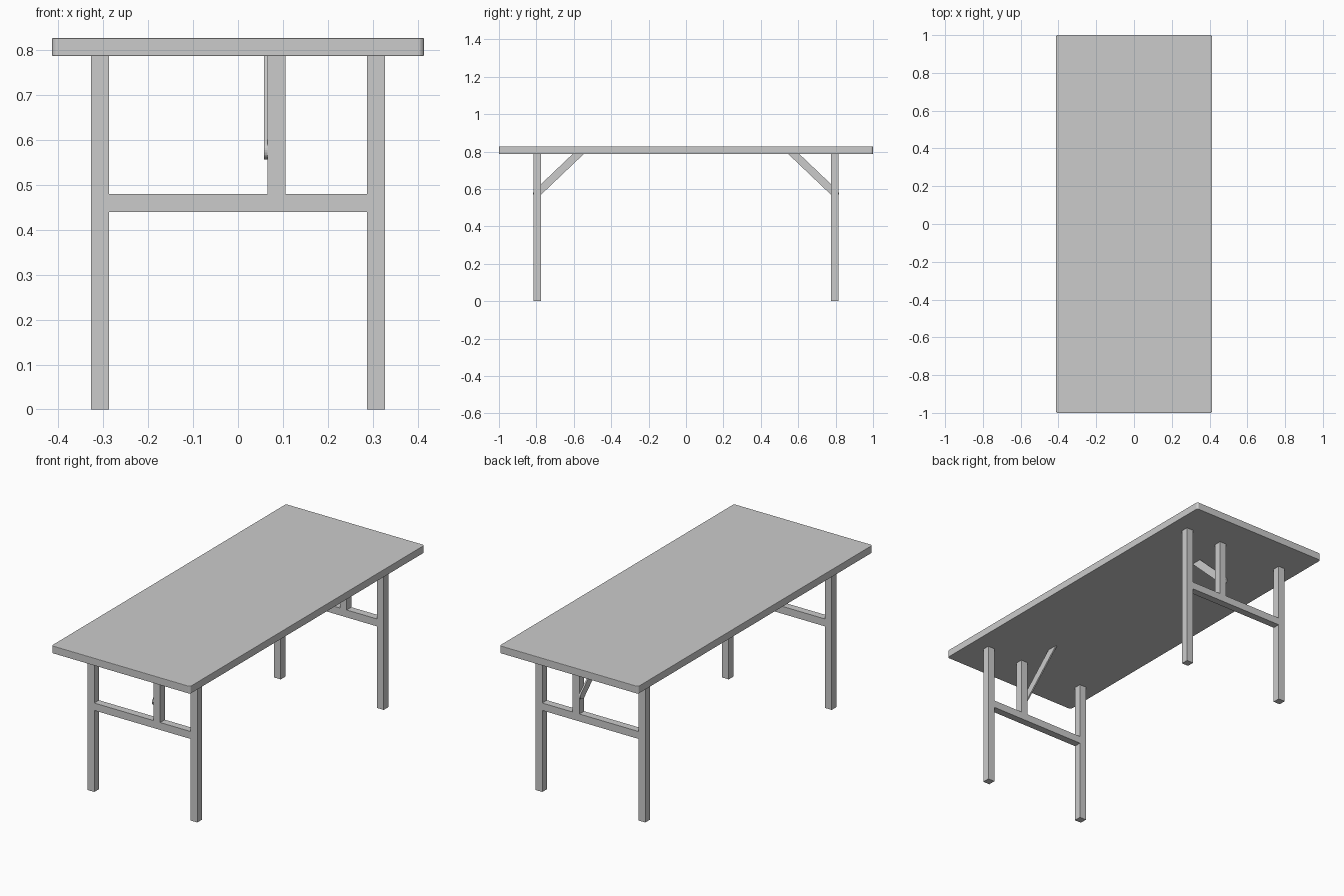
import bpy, bmesh, math

if "Cube" in bpy.data.objects:
    bpy.data.objects.remove(bpy.data.objects["Cube"])

LEG_Y = 0.795      # distance of each leg frame from the centre
UNDER = 0.787      # underside of the table top


def finish(name, bm):
    bmesh.ops.recalc_face_normals(bm, faces=bm.faces)
    me = bpy.data.meshes.new(name)
    bm.to_mesh(me)
    bm.free()
    ob = bpy.data.objects.new(name, me)
    bpy.context.collection.objects.link(ob)
    return ob


def box(name, x0, x1, y0, y1, z0, z1):
    bm = bmesh.new()
    bmesh.ops.create_cube(bm, size=1)
    for v in bm.verts:
        v.co.x = (x0 + x1) / 2 + v.co.x * (x1 - x0)
        v.co.y = (y0 + y1) / 2 + v.co.y * (y1 - y0)
        v.co.z = (z0 + z1) / 2 + v.co.z * (z1 - z0)
    return finish(name, bm)


def brace(name, side):
    # diagonal strip: round lower end on the post, cut flush under the top
    cy, cz, r, a = 0.797, 0.577, 0.0205, math.radians(136.4)
    pts = []
    for i in range(13):
        t = a + math.pi / 2 + math.pi * i / 12
        pts.append((cy + r * math.cos(t), cz + r * math.sin(t)))
    for y, z in (pts[-1], pts[0]):
        pts.append((y + (UNDER - z) / math.tan(a), UNDER))
    bm = bmesh.new()
    face = bm.faces.new([bm.verts.new((0.058, side * y, z)) for y, z in pts])
    ext = bmesh.ops.extrude_face_region(bm, geom=[face], use_keep_orig=True)
    for g in ext["geom"]:
        if isinstance(g, bmesh.types.BMVert):
            g.co.x = 0.066
    return finish(name, bm)


# table top with rounded corners and slightly softened rims
top = box("table_top", -0.414, 0.414, -1, 1, UNDER, 0.827)
bm = bmesh.new()
bm.from_mesh(top.data)
upright = [e for e in bm.edges if abs(e.verts[0].co.z - e.verts[1].co.z) > 0.01]
bmesh.ops.bevel(bm, geom=upright, offset=0.012, segments=5, profile=0.5, affect='EDGES')
bm.to_mesh(top.data)
bm.free()
rim = top.modifiers.new("rim", 'BEVEL')
rim.width, rim.segments = 0.002, 2
rim.limit_method, rim.angle_limit = 'ANGLE', math.radians(60)

# two identical end frames, mirrored front to back
for end, side in (("front", -1), ("back", 1)):
    y0, y1 = side * LEG_Y - 0.02, side * LEG_Y + 0.02
    for hand, s in (("left", -1), ("right", 1)):
        box(f"{end}_{hand}_leg", s * 0.3075 - 0.02, s * 0.3075 + 0.02, y0, y1, 0, UNDER)
    box(f"{end}_crossbar", -0.2875, 0.2875, y0, y1, 0.44, 0.48)
    box(f"{end}_post", 0.066, 0.106, y0, y1, 0.48, UNDER)
    brace(f"{end}_brace", side)
